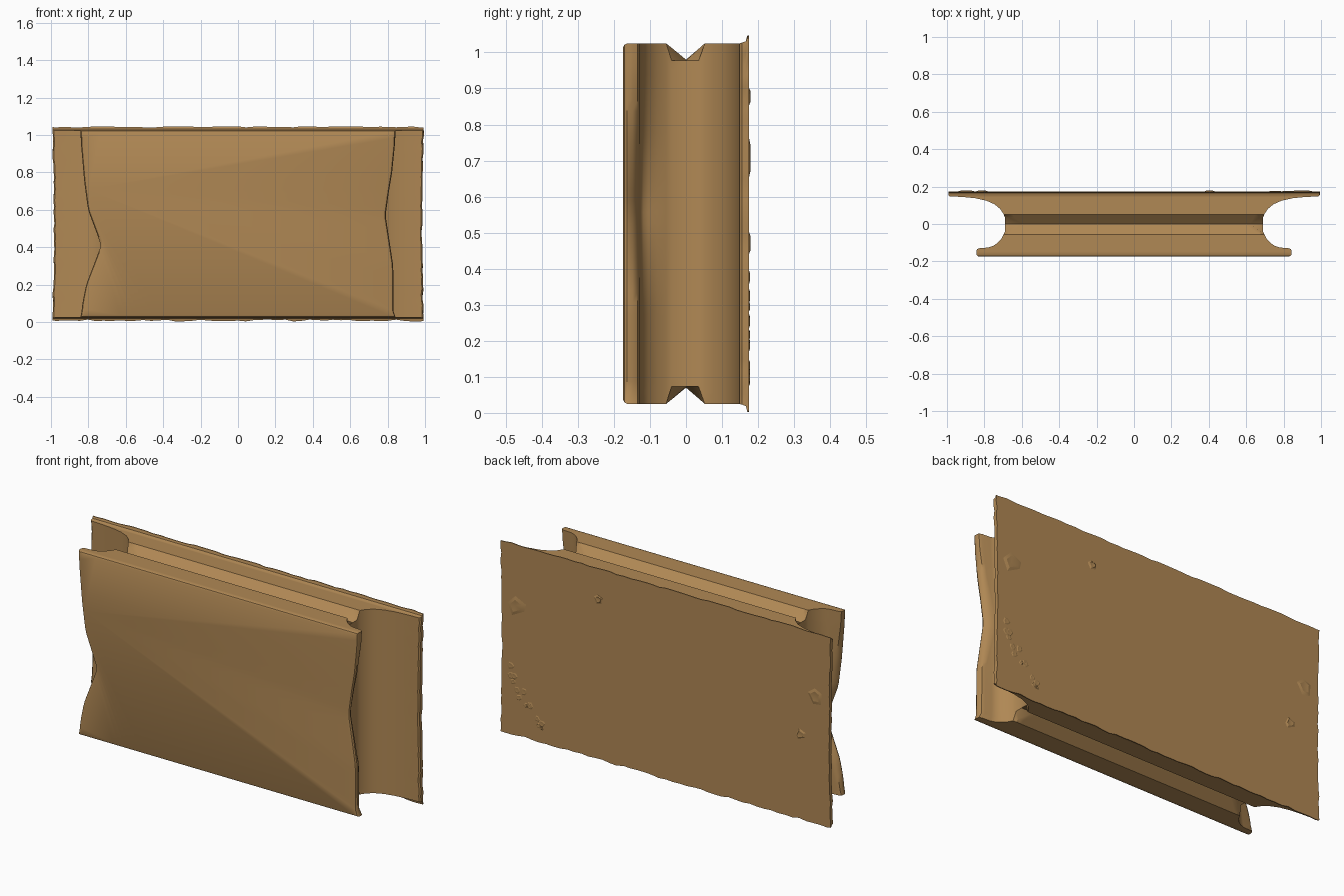
import bpy, bmesh, math, random

if "Cube" in bpy.data.objects:
    bpy.data.objects.remove(bpy.data.objects["Cube"])
random.seed(4)

clay = bpy.data.materials.new("ochre brown")
clay.diffuse_color = (0.434, 0.246, 0.089, 1)
clay.use_nodes = True
clay.node_tree.nodes["Principled BSDF"].inputs["Base Color"].default_value = clay.diffuse_color


def interp(table, v):
    for (a, fa), (b, fb) in zip(table, table[1:]):
        if v <= b:
            t = max(0, (v - a) / (b - a))
            return fa + (fb - fa) * t
    return table[-1][1]


def finish(bm, name, angle=35):
    bmesh.ops.recalc_face_normals(bm, faces=bm.faces)
    me = bpy.data.meshes.new(name)
    bm.to_mesh(me)
    bm.free()
    ob = bpy.data.objects.new(name, me)
    bpy.context.collection.objects.link(ob)
    me.materials.append(clay)
    bpy.ops.object.select_all(action='DESELECT')
    ob.select_set(True)
    bpy.context.view_layer.objects.active = ob
    bpy.ops.object.shade_smooth_by_angle(angle=math.radians(angle))
    return ob


# Rings from front to back: y, half width, inset from z 0.025..1.025, chip strength
RINGS = [
    (-0.175, 0.825, 0.012, 1.0), (-0.171, 0.837, 0.004, 1.0), (-0.163, 0.842, 0, 1.0),
    (-0.148, 0.843, 0, 1.2), (-0.135, 0.840, 0, 1.6), (-0.129, 0.825, 0, 1.7),
    (-0.126, 0.780, 0, 1.0), (-0.118, 0.755, 0, 0.7), (-0.105, 0.735, 0, 0.4),
    (-0.080, 0.710, 0, 0.1), (-0.055, 0.697, 0, 0), (-0.040, 0.690, 0.012, 0),
    (0.0, 0.690, 0.045, 0), (0.035, 0.690, 0.015, 0), (0.052, 0.697, 0, 0),
    (0.080, 0.715, 0, 0), (0.105, 0.745, 0, 0), (0.125, 0.790, 0, 0),
    (0.138, 0.850, 0, 0), (0.144, 0.910, 0, 0), (0.148, 0.985, 0, 0),
    (0.155, 0.992, -0.002, 0), (0.166, 0.992, -0.006, 0),
    (0.170, 0.992, -0.018, 0), (0.175, 0.992, -0.018, 0),
]
# Depth of the worn edge along the height of the front flange
LEFT = [(0, 0), (0.1, 0.01), (0.2, 0.03), (0.33, 0.08), (0.41, 0.11), (0.48, 0.085),
        (0.6, 0.04), (0.75, 0.02), (0.95, 0.003), (1.04, 0)]
RIGHT = [(0, 0.01), (0.3, 0.012), (0.42, 0.03), (0.57, 0.053), (0.7, 0.035),
         (0.8, 0.018), (0.95, 0.003), (1.04, 0)]

NX, NZ = 48, 32
wob_t = [random.uniform(-0.003, 0.004) for _ in range(NX + 1)]
wob_b = [random.uniform(-0.004, 0.006) for _ in range(NX + 1)]
wob_s = [[random.uniform(-0.003, 0.003) for _ in range(NZ + 1)] for _ in range(2)]


def ring(y, w, inset, chip):
    """Rectangular loop in the xz plane, going round bottom, right, top, left."""
    lip = 1 if y > 0.168 else 0
    groove = abs(y) < 0.045
    # groove ends flatten into small triangles at the waist
    inner = w - (0.07 * (1 - abs(y) / 0.05) if groove else 0.02)
    xs = [-w] + [-inner + 2 * inner * i / (NX - 2) for i in range(NX - 1)] + [w]

    def edge(i, top):
        d = 0.048 if groove and i in (0, NX) else inset
        z = 1.025 - d if top else 0.025 + d
        if lip:
            z += wob_t[i] if top else wob_b[i]
        return max(0, z)

    def side(s, j):
        z = 0.025 + j / NZ
        x = w - chip * interp(RIGHT if s > 0 else LEFT, z)
        if chip:
            x = max(x, 0.69 + 0.25 * (w - 0.69))
        if y > 0.145:      # back plate bows in slightly at mid height
            x += wob_s[s > 0][j] - 0.008 * math.sin(math.pi * j / NZ)
        return s * x

    pts = [(xs[i], edge(i, False)) for i in range(NX + 1)]
    for s, i in ((1, NX), (-1, 0)):
        lo, hi = edge(i, False), edge(i, True)
        col = [(side(s, j), lo + (hi - lo) * j / NZ) for j in range(1, NZ)]
        pts += col if s > 0 else col[::-1]
        if s > 0:
            pts += [(xs[k], edge(k, True)) for k in range(NX, -1, -1)]
    return [(x, y, z) for x, z in pts]


# Main body: waist, grooves and both flanges skinned in one piece
bm = bmesh.new()
loops = [[bm.verts.new(p) for p in ring(*r)] for r in RINGS]
n = len(loops[0])
for a, b in zip(loops, loops[1:]):
    for i in range(n):
        j = (i + 1) % n
        bm.faces.new((a[i], a[j], b[j], b[i]))
bm.faces.new(loops[0])
bm.faces.new(loops[-1][::-1])
finish(bm, "flanged_panel")


# Shallow scars on the back face
def scar(bm, x, z, r, sides, h=0.004):
    rim = []
    for k in range(sides):
        a = 2 * math.pi * (k + random.uniform(-0.25, 0.25)) / sides
        q = r * random.uniform(0.8, 1.15)
        rim.append((math.cos(a) * q, math.sin(a) * q))
    outer = [bm.verts.new((x + u, 0.1745, z + v)) for u, v in rim]
    top = [bm.verts.new((x + u * 0.6, 0.175 + h, z + v * 0.6)) for u, v in rim]
    mid = bm.verts.new((x, 0.1755, z))
    for k in range(sides):
        m = (k + 1) % sides
        bm.faces.new((outer[k], outer[m], top[m], top[k]))
        bm.faces.new((top[k], top[m], mid))


bm = bmesh.new()
for x, z, r, sides in [(0.90, 0.71, 0.065, 5), (0.40, 0.88, 0.03, 5),
                       (-0.90, 0.70, 0.05, 5), (-0.81, 0.47, 0.035, 5)]:
    scar(bm, x, z, r, sides)
for k in range(14):      # flaked patch in the lower corner
    t = k / 13
    scar(bm, 0.95 - 0.22 * t + random.uniform(-0.02, 0.02),
         0.36 - 0.28 * t + random.uniform(-0.05, 0.03), random.uniform(0.012, 0.025), 6, 0.002)
finish(bm, "back_scars", 20)
